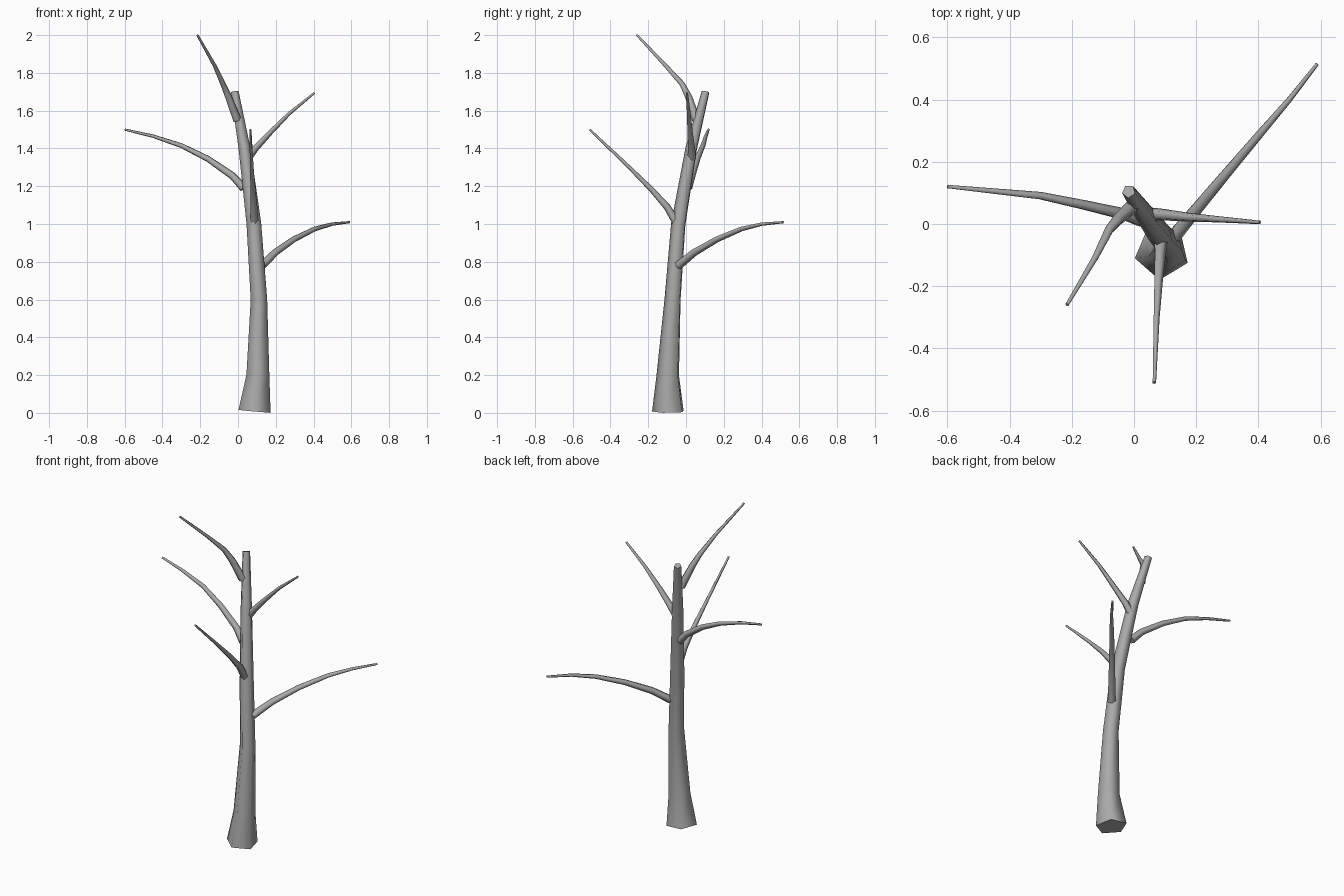
import bpy, bmesh, math
from mathutils import Vector

cube = bpy.data.objects.get("Cube")
if cube:
    bpy.data.objects.remove(cube)

bark = bpy.data.materials.new("grey_bark")
bark.use_nodes = True
GREY = (0.4, 0.4, 0.4, 1)
bark.diffuse_color = GREY
bark.node_tree.nodes["Principled BSDF"].inputs["Base Color"].default_value = GREY


def limb(name, path, radii, sides=5, turn=0.0):
    """Sweep a tapering polygon along a path and cap both ends."""
    pts = [Vector(p) for p in path]
    bm = bmesh.new()
    rings = []
    side = None
    for i, p in enumerate(pts):
        tangent = (pts[min(i + 1, len(pts) - 1)] - pts[max(i - 1, 0)]).normalized()
        if side is None:
            side = Vector((1, 0, 0)) if abs(tangent.x) < 0.8 else Vector((0, 1, 0))
        side = (side - tangent * side.dot(tangent)).normalized()
        up = tangent.cross(side)
        ring = []
        for k in range(sides):
            a = turn + math.tau * k / sides
            ring.append(bm.verts.new(p + radii[i] * (side * math.cos(a) + up * math.sin(a))))
        rings.append(ring)
    for low, high in zip(rings, rings[1:]):
        for k in range(sides):
            n = (k + 1) % sides
            bm.faces.new((low[k], low[n], high[n], high[k]))
    bm.faces.new(rings[0][::-1])
    bm.faces.new(rings[-1])
    mesh = bpy.data.meshes.new(name)
    bm.to_mesh(mesh)
    bm.free()
    mesh.materials.append(bark)
    obj = bpy.data.objects.new(name, mesh)
    bpy.context.collection.objects.link(obj)
    bpy.ops.object.select_all(action='DESELECT')
    obj.select_set(True)
    bpy.context.view_layer.objects.active = obj
    bpy.ops.object.shade_smooth_by_angle(angle=math.radians(80))
    return obj


# Trunk, flared at the foot and leaning back
limb("trunk",
     [(.09, -.09, .008), (.107, -.092, .2), (.112, -.068, .6), (.085, -.038, 1),
      (.035, .03, 1.4), (-.017, .105, 1.7)],
     [.09, .064, .046, .041, .033, .022], turn=math.radians(265))

# Branches: path from the trunk to the tip
branches = {
    "lower_back_branch": [(.13, -.04, .78), (.2, .045, .85), (.3, .165, .92),
                          (.41, .295, .975), (.5, .4, 1.0), (.59, .515, 1.01)],
    "front_branch": [(.085, -.045, 1.0), (.083, -.1, 1.09), (.078, -.18, 1.18),
                     (.072, -.3, 1.3), (.065, -.51, 1.5)],
    "right_branch": [(.03, .01, 1.19), (-.03, .03, 1.255), (-.16, .06, 1.345),
                     (-.3, .09, 1.415), (-.45, .105, 1.465), (-.6, .12, 1.5)],
    "left_branch": [(.05, .03, 1.35), (.09, .03, 1.4), (.17, .022, 1.485),
                    (.27, .015, 1.585), (.405, .005, 1.695)],
    "top_branch": [(-.005, .055, 1.55), (-.05, .015, 1.67), (-.08, -.02, 1.74),
                   (-.125, -.11, 1.84), (-.215, -.26, 2.0)],
}
for name, path in branches.items():
    steps = len(path) - 1
    limb(name, path, [.024 - .018 * i / steps for i in range(steps + 1)])
